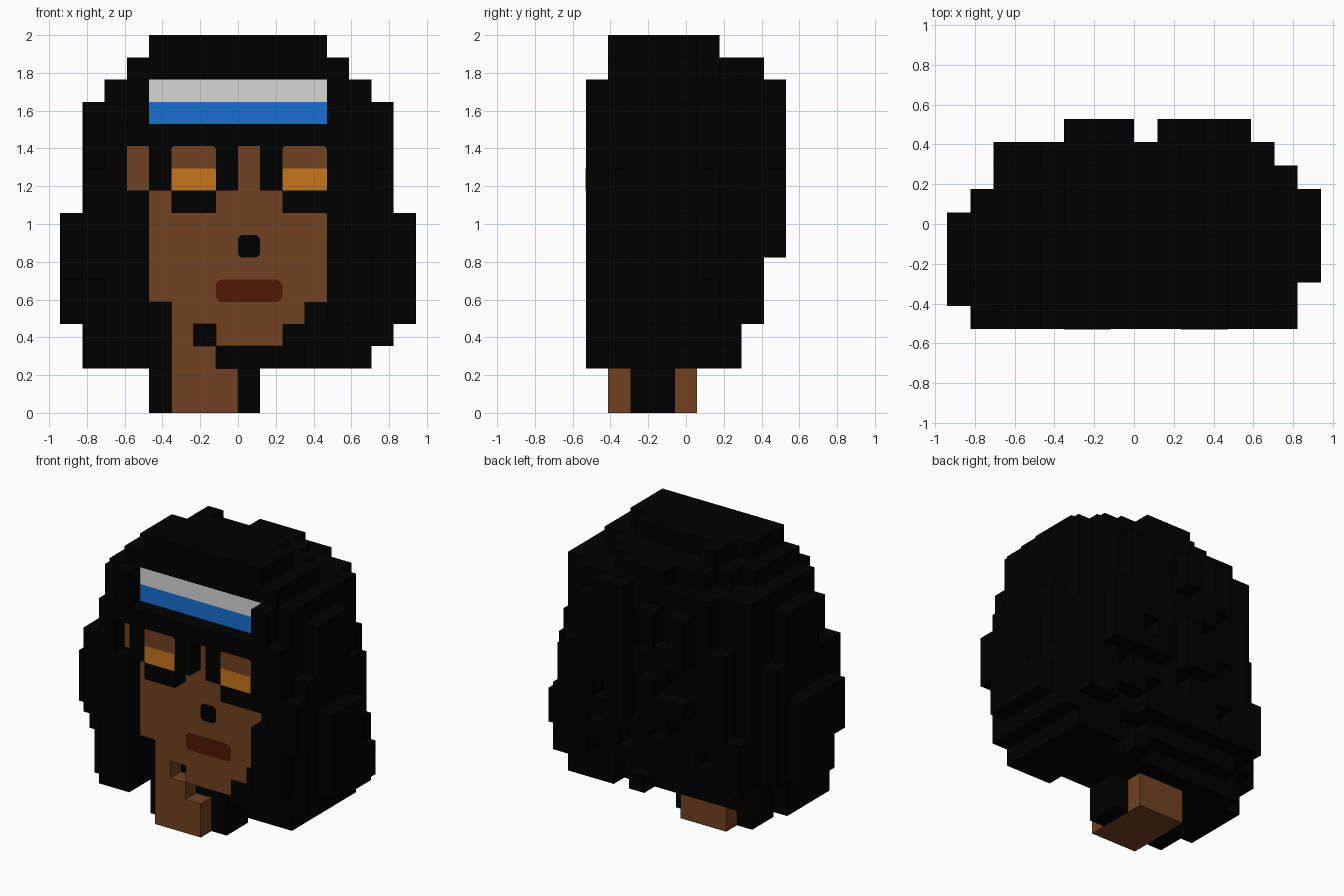
import bpy, bmesh, random
from mathutils import Vector

cube = bpy.data.objects.get("Cube")
if cube:
    bpy.data.objects.remove(cube, do_unlink=True)

U = 2 / 17                      # edge of one block
ORIGIN = Vector((-8, -4.5, 0))  # grid corner, in blocks
rng = random.Random(4)


def material(name, r, g, b):
    m = bpy.data.materials.new(name)
    m.use_nodes = True
    m.diffuse_color = (r, g, b, 1)
    m.node_tree.nodes["Principled BSDF"].inputs["Base Color"].default_value = (r, g, b, 1)
    return m


BLACK = material("hair black", 0, 0, 0)
SKIN = material("brown skin", .165, .054, .014)
AMBER = material("amber eye", .556, .18, .011)
LIPS = material("dark red lips", .082, .009, .001)
GREY = material("light grey cloth", .67, .67, .67)
BLUE = material("blue cloth", .009, .16, .63)

cells = {}  # grid cell -> part name


def fill(part, cols, layers, rows):
    """Fill an inclusive range of blocks: x columns, y layers, z rows."""
    for i in range(cols[0], cols[1] + 1):
        for j in range(layers[0], layers[1] + 1):
            for k in range(rows[0], rows[1] + 1):
                cells[i, j, k] = part


def make_object(name, bm, mat):
    mesh = bpy.data.meshes.new(name)
    bm.to_mesh(mesh)
    bm.free()
    mesh.materials.append(mat)
    obj = bpy.data.objects.new(name, mesh)
    bpy.context.collection.objects.link(obj)


def build_blocks(part, mat):
    """Skin the blocks of one part, leaving out hidden faces."""
    bm = bmesh.new()
    for cell in [c for c, p in cells.items() if p == part]:
        centre = Vector(cell) + ORIGIN + Vector((.5, .5, .5))
        for axis in range(3):
            for sign in (-1, 1):
                near = list(cell)
                near[axis] += sign
                if tuple(near) in cells:
                    continue
                n, a, b = Vector(), Vector(), Vector()
                n[axis] = sign * .5
                a[(axis + 1) % 3] = .5
                b[(axis + 2) % 3] = .5 * sign
                corners = (n - a - b, n + a - b, n + a + b, n - a + b)
                bm.faces.new([bm.verts.new((centre + c) * U) for c in corners])
    bmesh.ops.remove_doubles(bm, verts=bm.verts, dist=.001)
    make_object(part, bm, mat)


def plate(name, mat, cols, rows, layer, thick, cut):
    """Thin front plate with clipped corners; cols and rows are block edges."""
    bm = bmesh.new()
    (x0, x1), (z0, z1) = cols, rows
    outline = ((x0 + cut, z0), (x1 - cut, z0), (x1, z0 + cut), (x1, z1 - cut),
               (x1 - cut, z1), (x0 + cut, z1), (x0, z1 - cut), (x0, z0 + cut))
    face = bm.faces.new([bm.verts.new((Vector((x, layer, z)) + ORIGIN) * U) for x, z in outline])
    ext = bmesh.ops.extrude_face_region(bm, geom=[face])
    moved = [v for v in ext["geom"] if isinstance(v, bmesh.types.BMVert)]
    bmesh.ops.translate(bm, verts=moved, vec=(0, -thick, 0))
    bmesh.ops.recalc_face_normals(bm, faces=bm.faces)
    make_object(name, bm, mat)


# Hair limits: width of each row, then front and rear layers
def row_width(k):
    if k < 4:
        return (1, 13) if k == 2 else (1, 14)
    if k < 9:
        return 0, 15
    return (1, 14) if k < 14 else (k - 12, 27 - k)


def hair_front(i, k):
    side = min(i, 15 - i)  # columns in from the nearer side
    if i == 15:
        return 2
    if side == 0:
        return 1 if k > 5 else 2
    if k > 14:
        return 1
    if side > 3:
        if k == 12:
            return 0
        return 1 if i > 9 and k in (3, 4) or (i, k) == (11, 2) else 2
    if i == 14:
        return 0 if 7 <= k <= 9 else 1 if k < 11 else 2
    if i == 1:
        return 0 if 6 <= k <= 10 else 1 if k < 6 else 2
    if side == 2 and k > 12 or i > 11 and k < 4:
        return 1
    return 1 if (i, k) == (12, 8) else 0


COL_BACK = (4, 5, 7, 7, 7, 8, 8, 8, 7, 8, 8, 8, 8, 7, 6, 5)
ROW_BACK = {2: 6, 3: 6, 4: 7, 5: 7, 6: 7, 16: 4}


def hair_back(i, k):
    side = min(i, 15 - i)
    back = min(COL_BACK[i], ROW_BACK.get(k, 8))
    # crown
    if k == 16:
        return 3 if side == 4 else back
    if k == 15:
        return 7 if 7 <= i <= 9 else min(side + 1, 6)
    if k == 14:
        return 8 if i in (9, 10) else min(back, 7 if i > 3 and side > 2 else 6)
    # sides pull in above the cheeks
    if side == 0:
        return 5 if i == 15 and k < 6 else 4
    if k < 4 and i < 9:
        return min(back, 3 + side, 5 if k == 2 else 6)
    if side == 1:
        return min(back, 6 if k < 7 else 5 if k < 11 else 4)
    if side == 2:
        return min(back, 7 if k < (7 if i == 2 else 10) else 6)
    if side == 3:
        return min(back, 7 if k < 12 or i == 12 else 6)
    # loose curls: some blocks sit one layer in
    return back - (rng.random() < .22)


for k in range(2, 17):
    lo, hi = row_width(k)
    for i in range(lo, hi + 1):
        fill("hair", (i, i), (hair_front(i, k), hair_back(i, k)), (k, k))
fill("hair", (5, 5), (5, 5), (16, 16))

# Bulge of hair behind the left cheek
fill("hair", (12, 12), (8, 8), (7, 10))

# Neck with a lock of hair on each side
fill("neck", (5, 7), (1, 4), (0, 1))
for i in (4, 8):
    fill("hair", (i, i), (2, 3), (0, 1))

# Face, jaw and throat
fill("face", (4, 11), (1, 1), (5, 11))
fill("face", (5, 10), (1, 1), (4, 4))
fill("face", (5, 5), (1, 1), (2, 3))
fill("face", (7, 9), (1, 1), (3, 3))
fill("face", (6, 6), (1, 1), (2, 2))

# Exposed skin beside the right temple
for k in (10, 11):
    del cells[3, 0, k]
fill("face", (3, 3), (1, 1), (10, 11))

# Hair locks over the face, and dark blocks carrying the eyes
for i in (4, 7, 9):
    fill("hair", (i, i), (0, 0), (10, 11))
for i in (5, 10):
    fill("hair", (i, i + 1), (0, 0), (9, 11))

# Headband
fill("headband_lower", (4, 11), (1, 1), (13, 13))
fill("headband_upper", (4, 11), (1, 1), (14, 14))

for part, mat in (("hair", BLACK), ("neck", SKIN), ("face", SKIN),
                  ("headband_lower", BLUE), ("headband_upper", GREY)):
    build_blocks(part, mat)

# Eyes, nose and mouth
for side, x in (("right", 5), ("left", 10)):
    plate(side + "_eyelid", SKIN, (x, x + 2), (10, 12), 0, .001, .1)
    plate(side + "_iris", AMBER, (x, x + 2), (10, 11), 0, .002, .04)
plate("nose", BLACK, (8, 9), (7, 8), 1, .002, .15)
plate("mouth", LIPS, (7, 10), (5, 6), 1, .002, .2)
